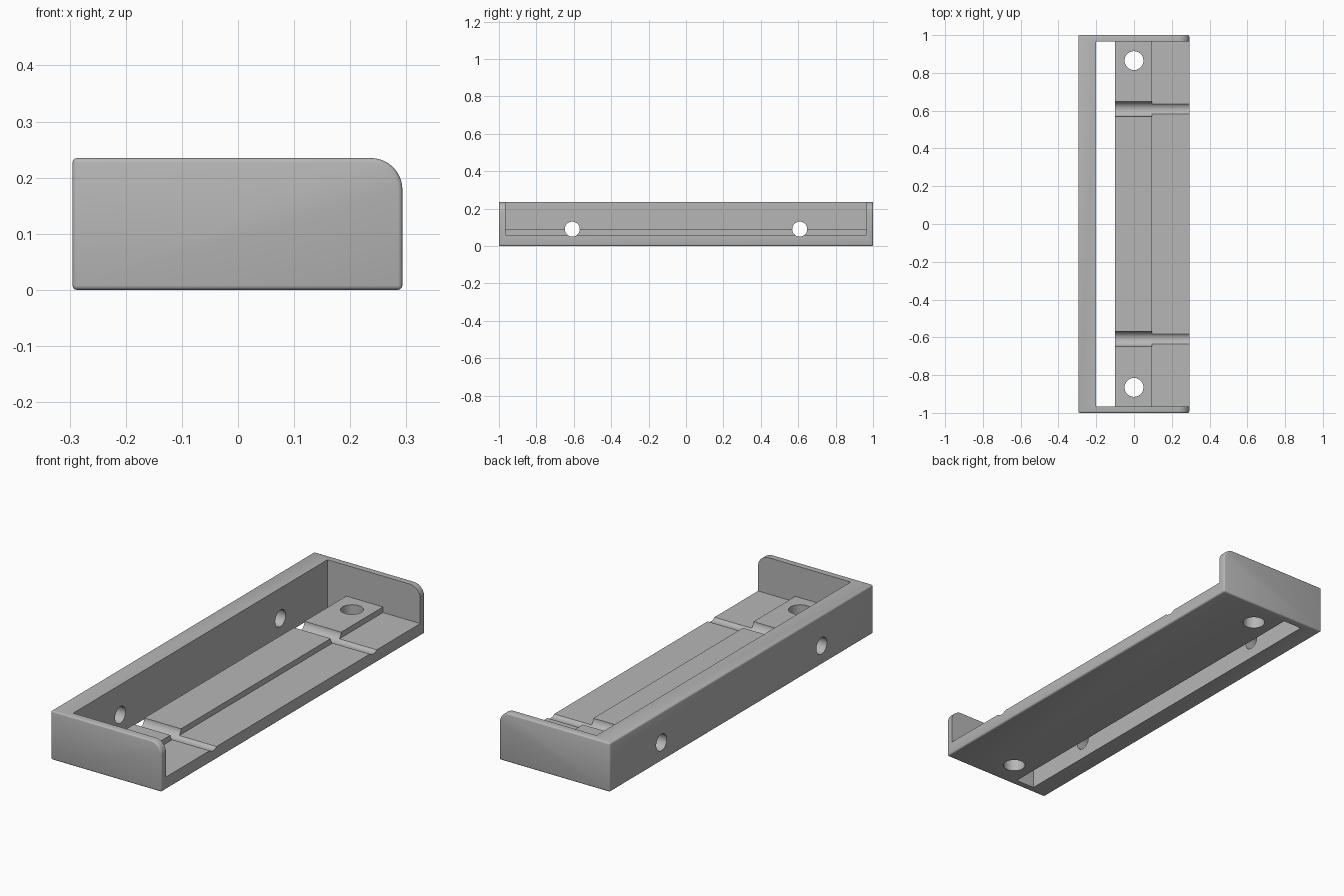
import bpy, bmesh, math
from mathutils import Matrix

old = bpy.data.objects.get("Cube")
if old:
    bpy.data.objects.remove(old, do_unlink=True)

# Single grey plastic
grey = bpy.data.materials.new("plain grey")
grey.use_nodes = True
colour = (0.47, 0.47, 0.47, 1)
grey.diffuse_color = colour
grey.node_tree.nodes["Principled BSDF"].inputs["Base Color"].default_value = colour

X0, X1, TOP = -0.295, 0.293, 0.235   # outer section
WALL = 0.035                         # end plate thickness
CORNER = 0.056                       # large rounded corner


def finish(name, bm):
    bmesh.ops.recalc_face_normals(bm, faces=bm.faces)
    mesh = bpy.data.meshes.new(name)
    bm.to_mesh(mesh)
    bm.free()
    mesh.materials.append(grey)
    obj = bpy.data.objects.new(name, mesh)
    bpy.context.collection.objects.link(obj)
    return obj


def extrude_y(name, profile, half):
    """Extrude an x-z profile from y = -half to y = half."""
    bm = bmesh.new()
    face = bm.faces.new([bm.verts.new((x, -half, z)) for x, z in profile])
    out = bmesh.ops.extrude_face_region(bm, geom=[face])["geom"]
    verts = [v for v in out if isinstance(v, bmesh.types.BMVert)]
    bmesh.ops.translate(bm, verts=verts, vec=(0, 2 * half, 0))
    return finish(name, bm)


def drill(name, radius, matrix):
    bm = bmesh.new()
    bmesh.ops.create_cone(bm, cap_ends=True, segments=40, radius1=radius,
                          radius2=radius, depth=1, matrix=matrix)
    return finish(name, bm)


def apply(obj, name):
    bpy.context.view_layer.objects.active = obj
    bpy.ops.object.modifier_apply(modifier=name)


# Outer block with one large rounded corner and softened edges
steps = 10
arc = [(X1 - CORNER + CORNER * math.cos(a), TOP - CORNER + CORNER * math.sin(a))
       for a in (i * math.pi / 2 / steps for i in range(steps + 1))]
body = extrude_y("bracket_body", [(X0, 0), (X1, 0)] + arc + [(X0, TOP)], 1)
bevel = body.modifiers.new("soft_edges", "BEVEL")
bevel.width = 0.008
bevel.segments = 3
bevel.limit_method = "ANGLE"
bevel.angle_limit = math.radians(30)
apply(body, "soft_edges")

# Cavity leaves the tall wall, open slot, raised pad, lower ledge and end plates
cavity = [(-0.2, 0.5), (-0.2, -0.1), (-0.1, -0.1), (-0.1, 0.087),
          (0.095, 0.087), (0.095, 0.06), (0.5, 0.06), (0.5, 0.5)]
cutters = [extrude_y("cavity_cutter", cavity, 1 - WALL)]

# Screw holes through the pad, and cross bores through the wall and floor
for side, label in ((-1, "front"), (1, "back")):
    cutters.append(drill(label + "_screw_cutter", 0.05,
                         Matrix.Translation((0, side * 0.865, 0))))
    cutters.append(drill(label + "_bore_cutter", 0.04,
                         Matrix.Translation((0, side * 0.608, 0.09))
                         @ Matrix.Rotation(math.pi / 2, 4, "Y")
                         @ Matrix.Scale(1.5, 4, (0, 0, 1))))

for cutter in cutters:
    cut = body.modifiers.new("cut", "BOOLEAN")
    cut.operation = "DIFFERENCE"
    cut.solver = "EXACT"
    cut.object = cutter
    apply(body, "cut")
    bpy.data.objects.remove(cutter, do_unlink=True)

bpy.ops.object.select_all(action="DESELECT")
body.select_set(True)
bpy.context.view_layer.objects.active = body
bpy.ops.object.shade_smooth_by_angle(angle=math.radians(32))
